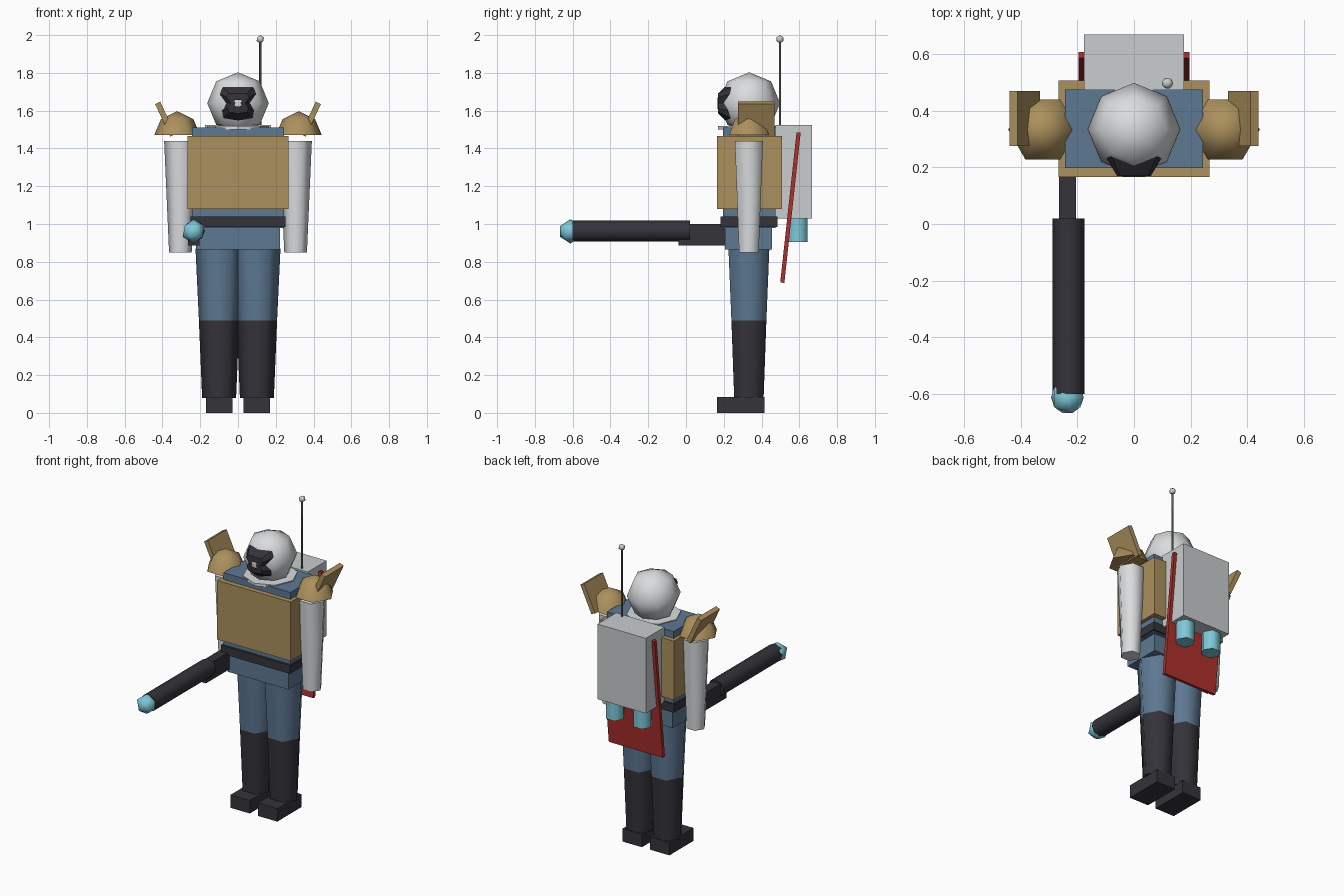
import bpy, bmesh, math
from mathutils import Matrix, Vector

if "Cube" in bpy.data.objects:
    bpy.data.objects.remove(bpy.data.objects["Cube"])


def material(name, rgb):
    m = bpy.data.materials.new(name)
    m.use_nodes = True
    m.diffuse_color = (*rgb, 1)
    m.node_tree.nodes["Principled BSDF"].inputs["Base Color"].default_value = (*rgb, 1)
    return m


white = material("white", (.7, .72, .73))
grey = material("pack grey", (.58, .61, .62))
gold = material("tan gold", (.41, .28, .11))
blue = material("cloth blue", (.11, .19, .29))
dark = material("charcoal", (.035, .033, .042))
red = material("cape red", (.42, .03, .025))
cyan = material("glow cyan", (.21, .58, .69))
steel = material("antenna steel", (.1, .1, .105))


def finish(name, bm, mat, smooth=0):
    bmesh.ops.recalc_face_normals(bm, faces=bm.faces)
    me = bpy.data.meshes.new(name)
    bm.to_mesh(me)
    bm.free()
    me.materials.append(mat)
    ob = bpy.data.objects.new(name, me)
    bpy.context.collection.objects.link(ob)
    if smooth:
        bpy.ops.object.select_all(action="DESELECT")
        ob.select_set(True)
        bpy.context.view_layer.objects.active = ob
        bpy.ops.object.shade_smooth_by_angle(angle=math.radians(smooth))
    return ob


def box(name, mat, centre, size, rot=(0, 0)):
    """Box turned by rot = (about x, about y) in degrees."""
    bm = bmesh.new()
    turn = Matrix.Rotation(math.radians(rot[0]), 4, "X") @ Matrix.Rotation(math.radians(rot[1]), 4, "Y")
    bmesh.ops.create_cube(bm, size=1, matrix=Matrix.Translation(centre) @ turn @ Matrix.Diagonal((*size, 1)))
    return finish(name, bm, mat)


def slab(name, mat, half_x, y0, y1, z0, z1):
    return box(name, mat, (0, (y0 + y1) / 2, (z0 + z1) / 2), (2 * half_x, y1 - y0, z1 - z0))


def lathe(name, mat, x, y, profile, sides=6, smooth=65):
    """Stack of polygon rings given as (radius, height); first corner on the x axis."""
    bm = bmesh.new()
    rings = []
    for r, z in profile:
        rings.append([bm.verts.new((x + r * math.cos(a), y + r * math.sin(a), z))
                      for a in (math.tau * i / sides for i in range(sides))])
    for low, high in zip(rings, rings[1:]):
        for i in range(sides):
            j = (i + 1) % sides
            bm.faces.new((low[i], low[j], high[j], high[i]))
    bm.faces.new(rings[0])
    bm.faces.new(rings[-1])
    bmesh.ops.remove_doubles(bm, verts=bm.verts, dist=.0001)
    return finish(name, bm, mat, smooth)


def ico(name, mat, centre, r):
    bm = bmesh.new()
    bmesh.ops.create_icosphere(bm, subdivisions=1, radius=r, matrix=Matrix.Translation(centre))
    return finish(name, bm, mat, 80)


BODY_Y = .333

# Torso, chest armour, belt and hips
slab("torso", blue, .243, .197, .475, .98, 1.512)
slab("chest_armour", gold, .267, .165, .507, 1.08, 1.467)
slab("belt", dark, .252, .182, .485, .985, 1.04)
slab("hips", blue, .222, .206, .456, .865, .99)

# Limbs and shoulders, both sides
for s, side in ((1, "left"), (-1, "right")):
    lathe(side + "_thigh", blue, s * .1, BODY_Y, [(.107, .49), (.125, .87)])
    lathe(side + "_boot", dark, s * .1, BODY_Y, [(.09, .08), (.107, .49)])
    box(side + "_foot", dark, (s * .1, .29, .0425), (.14, .25, .085))
    lathe(side + "_arm", white, s * .305, BODY_Y, [(.06, .85), (.086, 1.44)])
    lathe(side + "_shoulder_dome", gold, s * .322, BODY_Y,
          [(.122, 1.47), (.086, 1.555), (0, 1.597)])
    box(side + "_shoulder_fin", gold, (s * .385, .372, 1.555), (.03, .195, .19), (0, s * 25))
    lathe(side + "_thruster", cyan, s * .1, .592, [(.06, .905), (.06, 1.05)])

# Head and collar
HEAD = Vector((0, .335, 1.64))
bm = bmesh.new()
bmesh.ops.create_uvsphere(bm, u_segments=8, v_segments=4, radius=.163, matrix=Matrix.Translation(HEAD))
finish("head", bm, white, 80)
lathe("collar", white, 0, .335, [(.165, 1.5), (.165, 1.518)], sides=8, smooth=30)

# Visor: notched mask with a small opening in the middle; points are (x, height, y)
half = [(0, .086, .206), (.08, .085, .238), (.1, .05, .238), (.063, 0, .2),
        (.092, -.045, .238), (.078, -.08, .238), (0, -.092, .209)]
outline = half + [(-x, h, y) for x, h, y in half[-2:0:-1]]
bm = bmesh.new()
rings = []
for scale, depth in ((1, None), (.6, .17), (.2, .167)):
    rings.append([bm.verts.new((x * scale, depth or y, HEAD.z + h * scale)) for x, h, y in outline])
for outer, inner in zip(rings, rings[1:]):
    for i in range(len(outline)):
        j = (i + 1) % len(outline)
        bm.faces.new((outer[i], outer[j], inner[j], inner[i]))
finish("visor", bm, dark, 30)

# Backpack, antenna and cape
slab("backpack", grey, .176, .473, .668, 1.03, 1.523)
lathe("antenna_rod", steel, .118, .497, [(.006, 1.5), (.006, 1.98)])
ico("antenna_ball", grey, (.118, .497, 1.978), .022)
box("cape", red, (0, .553, 1.087), (.392, .022, .8), (-6.2, 0))

# Gun held at the right hip
box("gun_grip", dark, (-.235, .11, .943), (.06, .3, .115))
barrel = lathe("gun_barrel", dark, 0, 0, [(.056, -.02), (.056, .6)], sides=8)
barrel.data.transform(Matrix.Translation((-.231, 0, .963)) @ Matrix.Rotation(math.pi / 2, 4, "X"))
ico("gun_tip", cyan, (-.235, -.612, .961), .0645)
